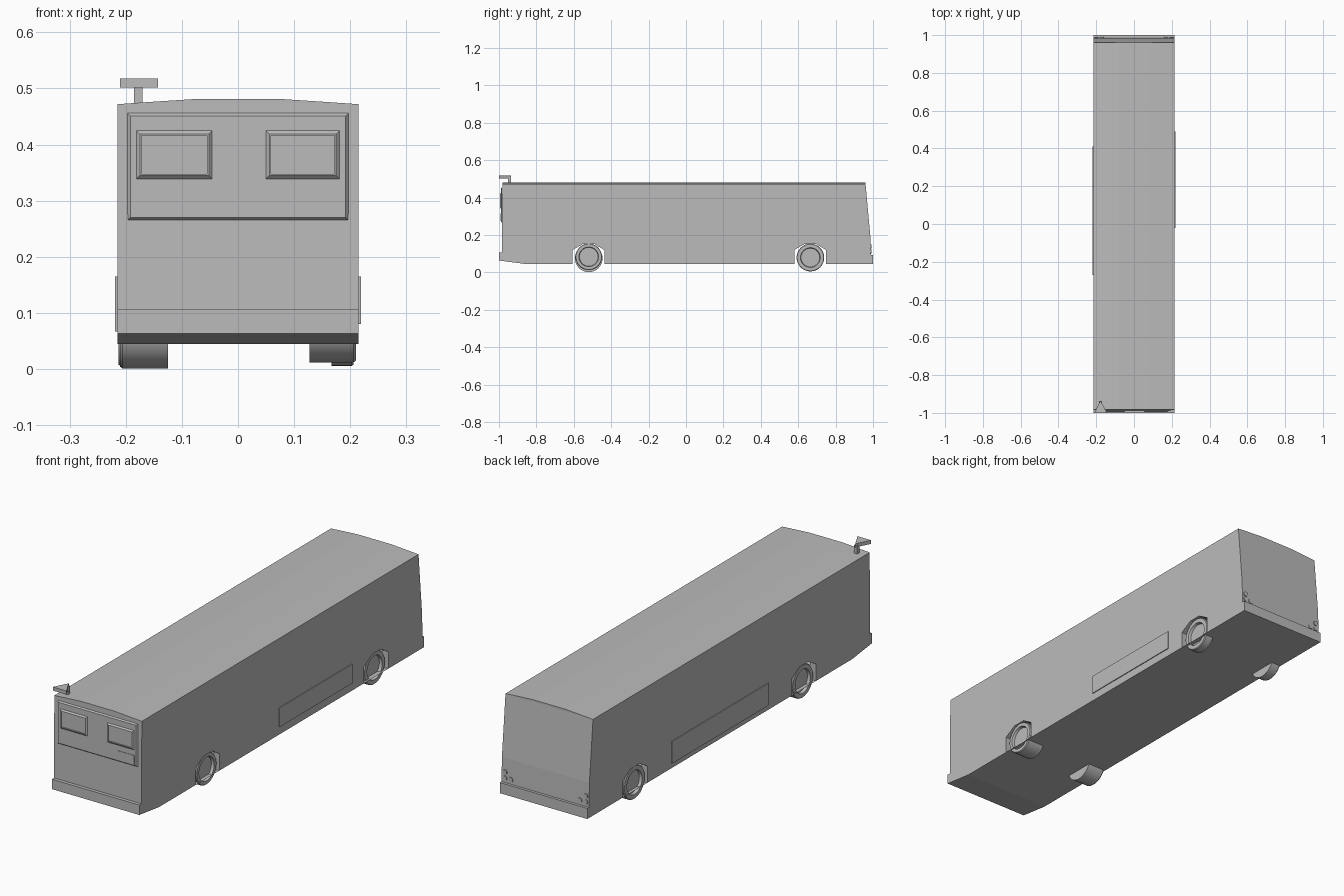
import bpy, bmesh, math
from mathutils import Vector

old = bpy.data.objects.get("Cube")
if old:
    bpy.data.objects.remove(old, do_unlink=True)

paint = bpy.data.materials.new("plain grey")
paint.use_nodes = True
GREY = (0.5, 0.5, 0.5, 1)
paint.diffuse_color = GREY
paint.node_tree.nodes["Principled BSDF"].inputs["Base Color"].default_value = GREY


def finish(name, bm, smooth=False):
    bmesh.ops.remove_doubles(bm, verts=bm.verts, dist=1e-5)
    bmesh.ops.recalc_face_normals(bm, faces=bm.faces)
    mesh = bpy.data.meshes.new(name)
    bm.to_mesh(mesh)
    bm.free()
    mesh.materials.append(paint)
    obj = bpy.data.objects.new(name, mesh)
    bpy.context.collection.objects.link(obj)
    if smooth:
        bpy.ops.object.select_all(action='DESELECT')
        bpy.context.view_layer.objects.active = obj
        obj.select_set(True)
        bpy.ops.object.shade_smooth_by_angle(angle=math.radians(30))
    return obj


def face(bm, points):
    return bm.faces.new([bm.verts.new(p) for p in points])


def box(name, x, y, z):
    bm = bmesh.new()
    bmesh.ops.create_cube(bm, size=1)
    for v in bm.verts:
        v.co = [r[0] + (c + 0.5) * (r[1] - r[0]) for c, r in zip(v.co, (x, y, z))]
    return finish(name, bm)


# Body shell: side profile with wheel arches, crowned roof, closed floor
W = 0.215
FLOOR = 0.045
front_end = [(-0.982, 0.472), (-0.985, 0.107), (-1, 0.107), (-1, 0.063), (-0.86, FLOOR)]
rear_end = [(1, FLOOR), (1, 0.092), (0.988, 0.092), (0.985, 0.2), (0.96, 0.472)]


def arch(y):
    return [(y - 0.086, FLOOR), (y - 0.086, 0.12), (y - 0.03, 0.152),
            (y + 0.03, 0.152), (y + 0.083, 0.12), (y + 0.083, FLOOR)]


arches = [arch(-0.52), arch(0.665)]
bm = bmesh.new()
for x in (-W, W):
    outline = front_end + arches[0] + arches[1] + rear_end
    face(bm, [(x, y, z) for y, z in outline])
    inner = x * 0.86
    for points in arches:
        for (ya, za), (yb, zb) in zip(points, points[1:]):
            face(bm, [(x, ya, za), (x, yb, zb), (inner, yb, zb), (inner, ya, za)])

ring = front_end + rear_end
for (ya, za), (yb, zb) in list(zip(ring, ring[1:])):
    face(bm, [(-W, ya, za), (W, ya, za), (W, yb, zb), (-W, yb, zb)])

crown = [(-W, 0.472), (-0.15, 0.4765), (-0.08, 0.481), (0.08, 0.481), (0.15, 0.4765), (W, 0.472)]
for (xa, za), (xb, zb) in zip(crown, crown[1:]):
    face(bm, [(xa, -0.982, za), (xb, -0.982, zb), (xb, 0.96, zb), (xa, 0.96, za)])
for y in (-0.982, 0.96):
    face(bm, [(x, y, z) for x, z in crown])
finish("body", bm)


# Raised front panel and window frames, with chamfered borders
def raised(name, x, z, y, depth, border, pane=False):
    bm = bmesh.new()
    loops = [(0, 0), (border, depth)]
    if pane:
        loops += [(border + 0.003, depth), (border + 0.003, depth - 0.003)]
    rings = []
    for inset, out in loops:
        a, b, c, d = x[0] + inset, x[1] - inset, z[0] + inset, z[1] - inset
        rings.append([Vector(p) for p in ((a, y - out, c), (b, y - out, c), (b, y - out, d), (a, y - out, d))])
    for r, s in zip(rings, rings[1:]):
        for i in range(4):
            j = (i + 1) % 4
            face(bm, [r[i], r[j], s[j], s[i]])
    face(bm, rings[-1])
    finish(name, bm)


raised("front_panel", (-0.197, 0.197), (0.265, 0.456), -0.983, 0.006, 0.005)
raised("front_window_right", (-0.181, -0.046), (0.339, 0.425), -0.989, 0.006, 0.006, True)
raised("front_window_left", (0.05, 0.181), (0.339, 0.425), -0.989, 0.006, 0.006, True)
box("front_plate", (0.1, 0.183), (-0.991, -0.987), (0.275, 0.315))

# Flat side panels
box("side_panel_left", (W - 0.002, W + 0.004), (-0.02, 0.49), (0.08, 0.165))
box("side_panel_right", (-W - 0.004, -W + 0.002), (-0.27, 0.41), (0.067, 0.165))


# Wheels: turned profile with a recessed hub
def wheel(name, side, y, z, radius, outer, inner):
    bm = bmesh.new()
    hub = 0.053
    profile = [(inner, 0), (inner, radius), (outer - 0.004, radius), (outer, radius - 0.003),
               (outer, hub), (outer - 0.012, hub - 0.003), (outer - 0.012, 0)]
    verts = [bm.verts.new((side * x, y, z + r)) for x, r in profile]
    edges = [bm.edges.new(pair) for pair in zip(verts, verts[1:])]
    bmesh.ops.spin(bm, geom=verts + edges, cent=(0, y, z), axis=(1, 0, 0),
                   angle=math.tau, steps=32)
    finish(name, bm, True)


wheel("front_wheel_left", 1, -0.52, 0.083, 0.071, 0.21, 0.127)
wheel("front_wheel_right", -1, -0.52, 0.075, 0.074, 0.21, 0.125)
wheel("rear_wheel_left", 1, 0.665, 0.079, 0.074, 0.206, 0.167)
wheel("rear_wheel_right", -1, 0.665, 0.079, 0.074, 0.213, 0.167)

# Roof post carrying a triangular marker
box("roof_post", (-0.185, -0.17), (-0.952, -0.936), (0.468, 0.51))
bm = bmesh.new()
tri = [(-0.21, -1), (-0.143, -1), (-0.177, -0.935)]
base = face(bm, [(x, y, 0.502) for x, y in tri])
top = bmesh.ops.extrude_face_region(bm, geom=[base])
bmesh.ops.translate(bm, vec=(0, 0, 0.016), verts=[g for g in top["geom"] if isinstance(g, bmesh.types.BMVert)])
face(bm, [(x, y, 0.502) for x, y in tri])
finish("roof_marker", bm)

# Clusters of round rear lamps
for side, label in ((1, "left"), (-1, "right")):
    for i, (x, z) in enumerate(((0.198, 0.112), (0.17, 0.112), (0.198, 0.138))):
        bm = bmesh.new()
        bmesh.ops.create_cone(bm, cap_ends=True, segments=16, radius1=0.011, radius2=0.011, depth=0.008)
        for v in bm.verts:
            v.co = (side * x + v.co.x, 0.987 + v.co.z, z + v.co.y)
        finish(f"rear_lamp_{label}_{i + 1}", bm, True)
